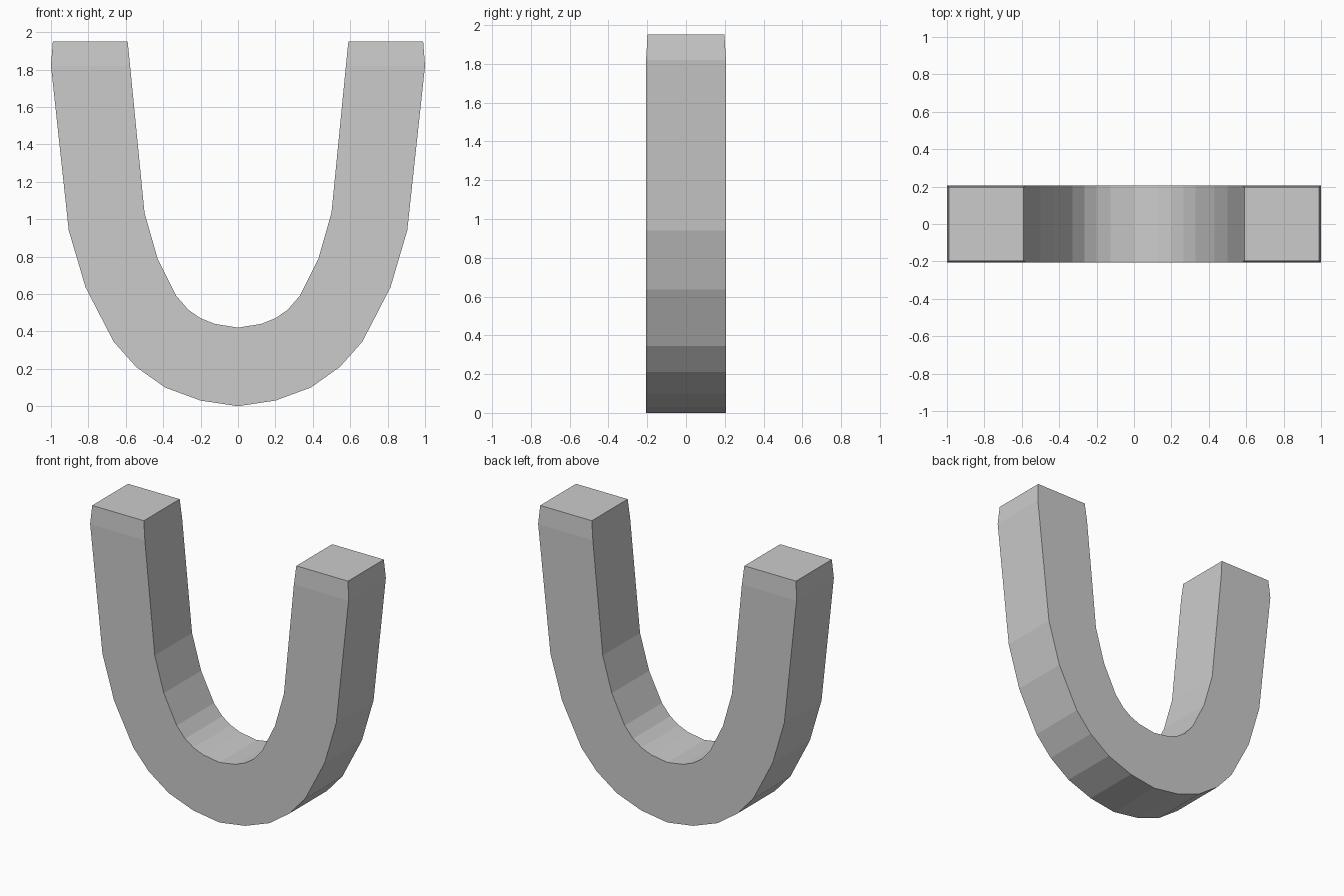
import bpy, bmesh

if "Cube" in bpy.data.objects:
    bpy.data.objects.remove(bpy.data.objects["Cube"])

# Stations from bottom centre to arm tip: outer x, outer z, inner x, inner z, half depth
STATIONS = [
    (0.00, 0.00, 0.00, 0.42, 0.206),
    (0.20, 0.03, 0.125, 0.44, 0.206),
    (0.39, 0.10, 0.20, 0.47, 0.206),
    (0.545, 0.21, 0.265, 0.515, 0.206),
    (0.665, 0.345, 0.33, 0.59, 0.206),
    (0.815, 0.635, 0.43, 0.79, 0.206),
    (0.905, 0.94, 0.50, 1.035, 0.206),
    (1.00, 1.82, 0.577, 1.82, 0.206),
    (0.99, 1.95, 0.59, 1.95, 0.198),
]

# Loft the right half of the U through square rings
bm = bmesh.new()
rings = []
for ox, oz, ix, iz, d in STATIONS:
    rings.append([bm.verts.new(p) for p in
                  ((ox, -d, oz), (ox, d, oz), (ix, d, iz), (ix, -d, iz))])
for a, b in zip(rings, rings[1:]):
    for i in range(4):
        j = (i + 1) % 4
        bm.faces.new((a[i], a[j], b[j], b[i]))

# Flat cap on the arm tip
bm.faces.new(rings[-1])
bmesh.ops.recalc_face_normals(bm, faces=bm.faces)

# An open half can end up inside out: the tip must face up
bm.normal_update()
bm.faces.ensure_lookup_table()
if bm.faces[-1].normal.z < 0:
    bmesh.ops.reverse_faces(bm, faces=bm.faces)

mesh = bpy.data.meshes.new("u_shaped_bar")
bm.to_mesh(mesh)
bm.free()
bar = bpy.data.objects.new("u_shaped_bar", mesh)
bpy.context.collection.objects.link(bar)

# Left half
mirror = bar.modifiers.new("mirror", 'MIRROR')
mirror.use_axis[0] = True
mirror.use_clip = True
